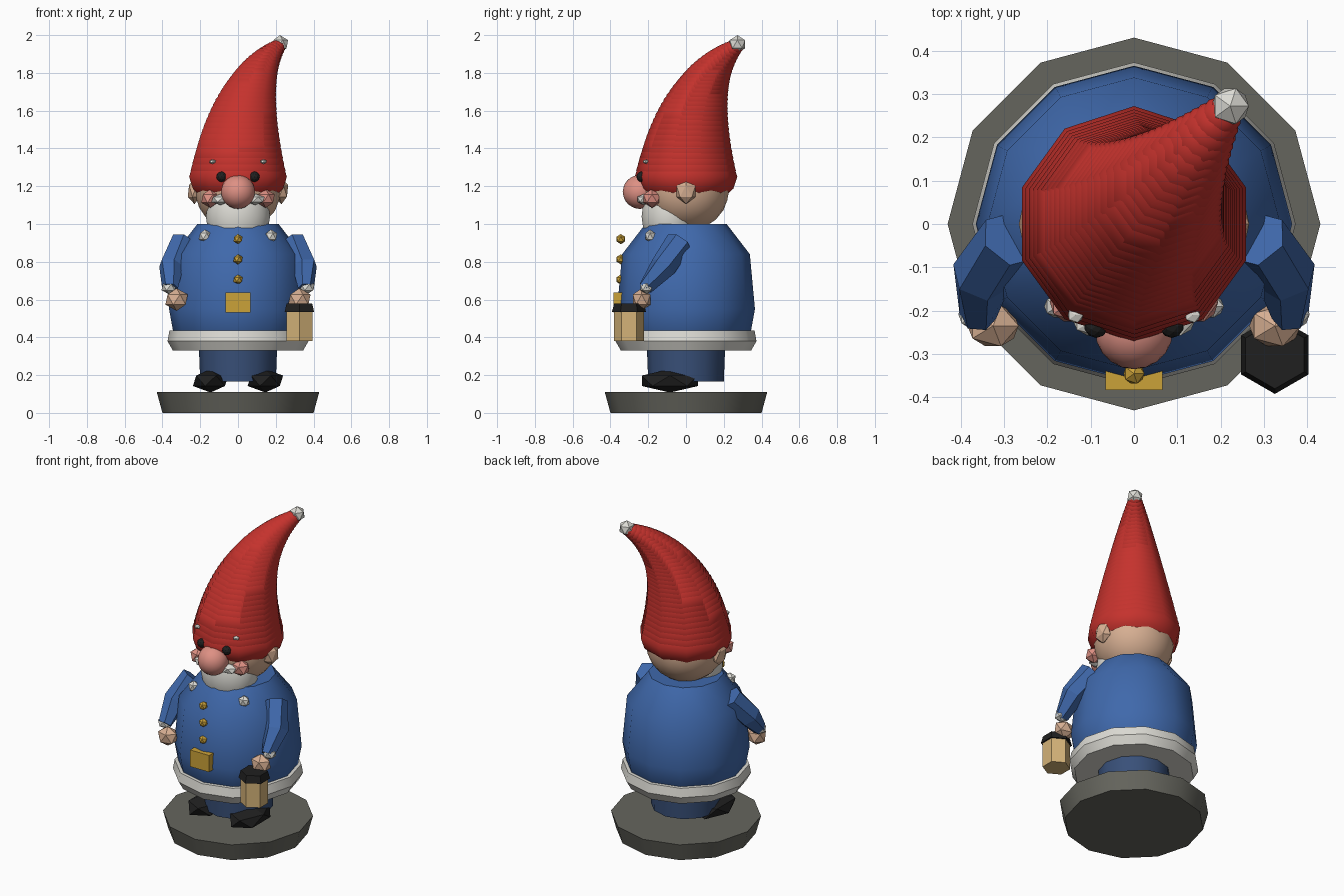
import bpy, bmesh, math
from mathutils import Vector, Matrix

if "Cube" in bpy.data.objects:
    bpy.data.objects.remove(bpy.data.objects["Cube"])


def material(name, rgb):
    m = bpy.data.materials.new(name)
    m.diffuse_color = (*rgb, 1)
    m.use_nodes = True
    m.node_tree.nodes["Principled BSDF"].inputs["Base Color"].default_value = m.diffuse_color
    return m


GREY = material("stone grey", (.13, .13, .11))
RED = material("hat red", (.56, .032, .026))
BLUE = material("coat blue", (.05, .14, .41))
NAVY = material("trouser blue", (.04, .08, .19))
WHITE = material("off white", (.72, .71, .66))
SKIN = material("skin", (.68, .43, .29))
PINK = material("rosy pink", (.73, .28, .23))
BLACK = material("black", (.014, .014, .014))
TAN = material("lantern tan", (.66, .45, .19))
GOLD = material("gold", (.60, .36, .04))


def finish(name, bm, mat, smooth=None):
    bmesh.ops.recalc_face_normals(bm, faces=bm.faces)
    me = bpy.data.meshes.new(name)
    bm.to_mesh(me)
    bm.free()
    me.materials.append(mat)
    ob = bpy.data.objects.new(name, me)
    bpy.context.collection.objects.link(ob)
    if smooth:
        bpy.ops.object.select_all(action='DESELECT')
        ob.select_set(True)
        bpy.context.view_layer.objects.active = ob
        bpy.ops.object.shade_smooth_by_angle(angle=math.radians(smooth))
    return ob


def add_lathe(bm, profile, sides, at=(0, 0, 0)):
    """Rings of (radius, z) with one corner on the y axis, capped at both ends."""
    rings = []
    for r, z in profile:
        rings.append([bm.verts.new((at[0] + r * math.sin(2 * math.pi * i / sides),
                                    at[1] + r * math.cos(2 * math.pi * i / sides),
                                    at[2] + z)) for i in range(sides)])
    skin_rings(bm, rings)


def skin_rings(bm, rings):
    n = len(rings[0])
    bm.faces.new(rings[0])
    bm.faces.new(rings[-1])
    for a, b in zip(rings, rings[1:]):
        for i in range(n):
            j = (i + 1) % n
            bm.faces.new((a[i], a[j], b[j], b[i]))


def lathe(name, profile, sides, mat, at=(0, 0, 0), smooth=None):
    bm = bmesh.new()
    add_lathe(bm, profile, sides, at)
    return finish(name, bm, mat, smooth)


def ball_profile(r, h, steps):
    angles = [math.pi * (k / steps - .5) for k in range(steps + 1)]
    return [(max(r * math.cos(a), .002), h * math.sin(a)) for a in angles]


def blob(name, at, size, mat, detail=1, smooth=None):
    bm = bmesh.new()
    bmesh.ops.create_icosphere(bm, subdivisions=detail, radius=1,
                               matrix=Matrix.Translation(at) @ Matrix.Diagonal((*size, 1)))
    return finish(name, bm, mat, smooth)


def tube(name, points, radii, sides, mat):
    bm = bmesh.new()
    pts = [Vector(p) for p in points]
    rings = []
    for k, (p, r) in enumerate(zip(pts, radii)):
        d = pts[min(k + 1, len(pts) - 1)] - pts[max(k - 1, 0)]
        q = d.to_track_quat('Z', 'Y')
        rings.append([bm.verts.new(p + q @ Vector((r * math.cos(2 * math.pi * i / sides),
                                                   r * math.sin(2 * math.pi * i / sides), 0)))
                      for i in range(sides)])
    skin_rings(bm, rings)
    return finish(name, bm, mat)


# plinth, trousers, coat and fur hem
lathe("plinth", [(.40, 0), (.43, .11)], 12, GREY, smooth=35)
lathe("trousers", [(.20, .165), (.21, .42)], 12, NAVY, smooth=35)
lathe("coat", [(.32, .40), (.345, .44), (.365, .55), (.338, .84), (.215, 1.0)],
      12, BLUE, smooth=40)
lathe("hem_trim", [(.345, .33), (.373, .38), (.363, .435), (.30, .437)], 12, WHITE, smooth=35)

# head, beard and nose
blob("head", (0, 0, 1.19), (.23, .23, .23), SKIN, 3, 40)
blob("beard", (0, -.085, 1.04), (.17, .15, .20), WHITE, 3, 40)
blob("nose", (0, -.245, 1.17), (.09, .09, .09), PINK, 3, 40)

# hat: overlapping flattened balls along a bending path
bm = bmesh.new()
count = 30
for k in range(count):
    t = k / (count - 1)
    r = .272 - .232 * t
    add_lathe(bm, ball_profile(r, r * (.6 + .35 * t), 8), 10,
              (.215 * t * t, .265 * t * t, 1.25 + t * (1 - t) + .69 * t * t))
finish("hat", bm, RED, 45)
blob("hat_pompom", (.222, .272, 1.952), (.048, .048, .048), WHITE)

# mirrored parts
for s, side in ((-1, "right"), (1, "left")):
    blob(side + "_boot", (s * .145, -.085, .17), (.105, .175, .062), BLACK)
    blob(side + "_ear", (s * .23, 0, 1.175), (.04, .06, .07), SKIN)
    blob(side + "_eye", (s * .087, -.235, 1.25), (.028, .028, .028), BLACK, 2)
    blob(side + "_cheek", (s * .147, -.18, 1.135), (.053, .053, .05), PINK)
    blob(side + "_moustache", (s * .092, -.222, 1.13), (.055, .042, .03), WHITE)
    blob(side + "_eyebrow", (s * .135, -.21, 1.33), (.02, .02, .012), WHITE)
    blob(side + "_collar_tuft", (s * .175, -.19, .935), (.036, .03, .036), WHITE)
    # sleeve, cuff and hand
    tube(side + "_sleeve", [(s * .285, -.035, .905), (s * .352, -.12, .775), (s * .36, -.215, .66)],
         [.072, .07, .042], 6, BLUE)
    blob(side + "_cuff", (s * .366, -.208, .665), (.044, .04, .036), WHITE)
    blob(side + "_hand", (s * .325, -.235, .60), (.066, .055, .06), SKIN)

# coat buttons and buckle
for k in range(3):
    blob("button_%d" % (k + 1), (0, -.345, .92 - .107 * k), (.027, .027, .027), GOLD)
bm = bmesh.new()
bmesh.ops.create_cube(bm, size=1, matrix=Matrix.Translation((0, -.355, .585))
                      @ Matrix.Diagonal((.132, .055, .105, 1)))
finish("buckle", bm, GOLD)

# lantern
lathe("lantern_body", [(.08, .38), (.08, .54)], 6, TAN, (.325, -.302, 0))
lathe("lantern_cap", [(.09, .535), (.078, .58)], 6, BLACK, (.325, -.302, 0))
